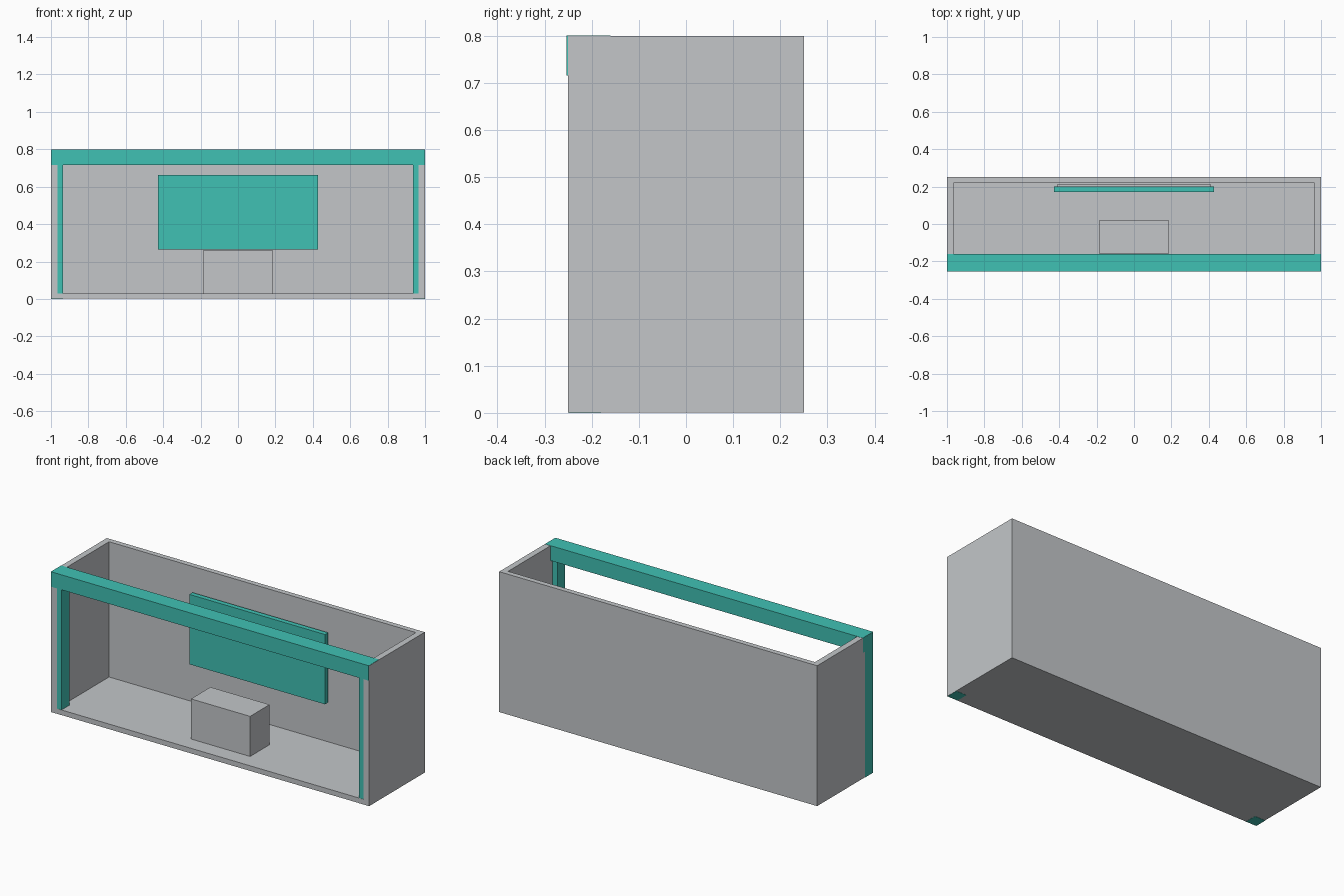
import bpy
import bmesh
from mathutils import Vector

cube = bpy.data.objects.get("Cube")
if cube:
    bpy.data.objects.remove(cube, do_unlink=True)


def make_material(name, rgb):
    mat = bpy.data.materials.new(name)
    mat.use_nodes = True
    colour = (*rgb, 1)
    mat.diffuse_color = colour
    mat.node_tree.nodes["Principled BSDF"].inputs["Base Color"].default_value = colour
    return mat


grey = make_material("light grey", (0.546, 0.565, 0.584))
teal = make_material("teal", (0.051, 0.533, 0.456))


def box(name, mat, x, y, z):
    """Box given by its (min, max) range along each axis."""
    low, high = (Vector(c) for c in zip(x, y, z))
    bm = bmesh.new()
    bmesh.ops.create_cube(bm, size=1)
    for v in bm.verts:
        v.co = (low + high) / 2 + v.co * (high - low)
    mesh = bpy.data.meshes.new(name)
    bm.to_mesh(mesh)
    bm.free()
    mesh.materials.append(mat)
    obj = bpy.data.objects.new(name, mesh)
    bpy.context.collection.objects.link(obj)
    return obj


FRONT, BACK = -0.25, 0.25
TOP = 0.8
WALL = 0.035
FLOOR = 0.03
EPS = 0.001  # keeps overlapping faces from being coplanar

# Open booth shell
box("floor", grey, (-1, 1), (FRONT, BACK), (EPS, FLOOR))
box("back_wall", grey, (-1 + WALL, 1 - WALL), (BACK - 0.03, BACK), (FLOOR, TOP - EPS))
box("left_wall", grey, (1 - WALL, 1), (FRONT, BACK), (FLOOR, TOP - EPS))
box("right_wall", grey, (-1, -1 + WALL), (FRONT, BACK), (FLOOR, TOP - EPS))

# Front frame: two posts and the header beam
post_y, post_z = (FRONT + EPS, -0.18), (0, TOP - 2 * EPS)
box("left_post", teal, (0.935, 1 - EPS), post_y, post_z)
box("right_post", teal, (-1 - EPS, -0.935), post_y, post_z)
box("header_beam", teal, (-1, 1 - EPS), (FRONT - 0.003, -0.16), (0.715, TOP))

# Display panel with its mounting plate
box("display_panel", teal, (-0.427, 0.427), (0.172, 0.2), (0.265, 0.662))
box("panel_mount", grey, (-0.412, 0.412), (0.2, 0.212), (0.28, 0.647))

# Counter standing on the floor
box("counter", grey, (-0.186, 0.186), (-0.157, 0.018), (FLOOR, 0.258))
